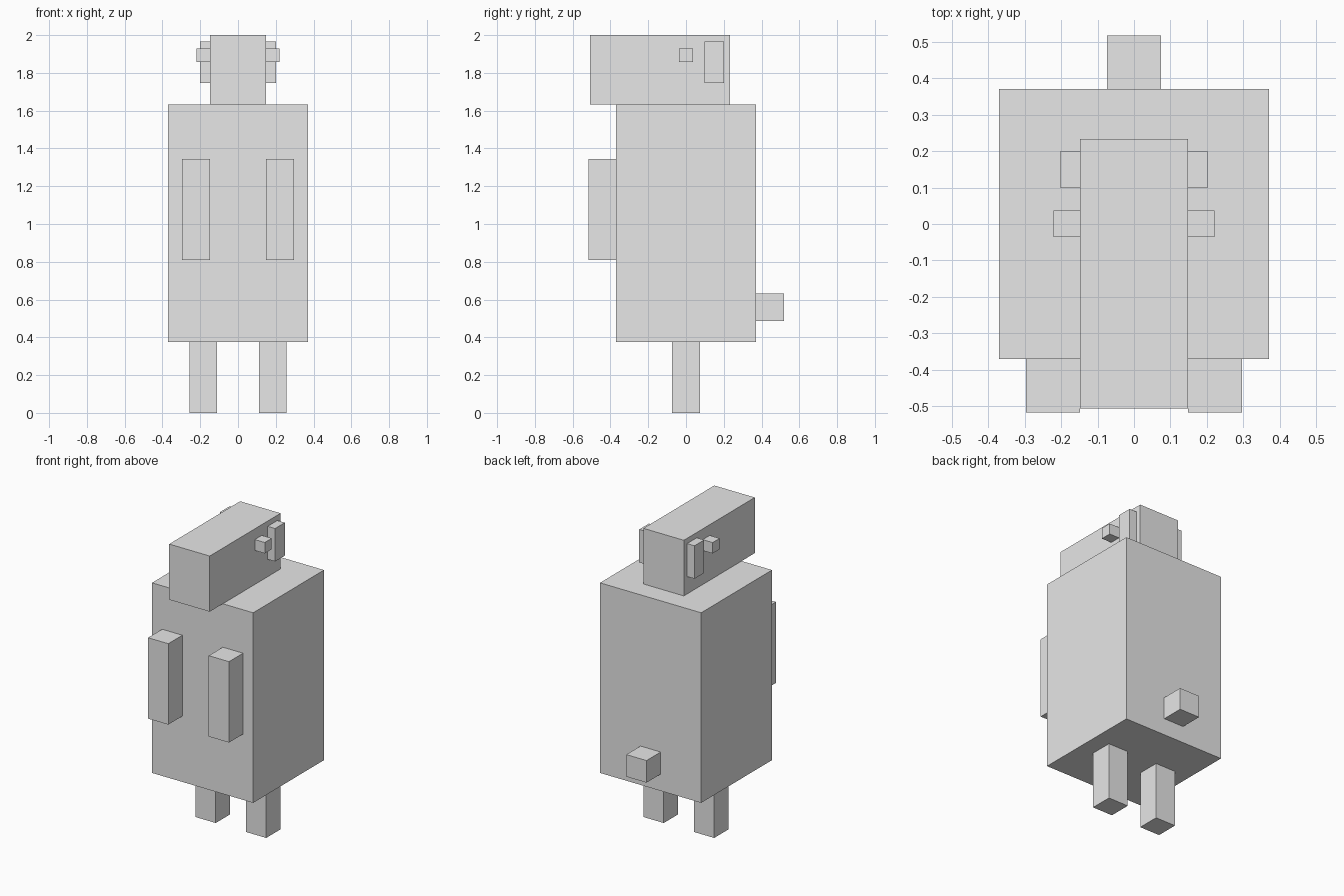
import bpy
import bmesh
from mathutils import Vector

if "Cube" in bpy.data.objects:
    bpy.data.objects.remove(bpy.data.objects["Cube"])

grey = bpy.data.materials.new("light_grey")
grey.diffuse_color = (0.8, 0.8, 0.8, 1)
grey.use_nodes = True
grey.node_tree.nodes["Principled BSDF"].inputs["Base Color"].default_value = grey.diffuse_color


def box(name, x, y, z):
    """Box spanning the given (min, max) range on each axis."""
    bm = bmesh.new()
    bmesh.ops.create_cube(bm, size=1)
    spans = (x, y, z)
    size = Vector([b - a for a, b in spans])
    centre = Vector([(a + b) / 2 for a, b in spans])
    bmesh.ops.scale(bm, vec=size, verts=bm.verts)
    bmesh.ops.translate(bm, vec=centre, verts=bm.verts)
    mesh = bpy.data.meshes.new(name)
    bm.to_mesh(mesh)
    bm.free()
    mesh.materials.append(grey)
    obj = bpy.data.objects.new(name, mesh)
    bpy.context.collection.objects.link(obj)


def pair(name, x, y, z):
    """Two boxes mirrored across x = 0."""
    box("right_" + name, x, y, z)
    box("left_" + name, (-x[1], -x[0]), y, z)


# Torso, head and tail on the centre line
box("body", (-0.37, 0.37), (-0.37, 0.37), (0.375, 1.632))
box("head", (-0.148, 0.148), (-0.507, 0.234), (1.632, 2.0))
box("tail", (-0.074, 0.074), (0.37, 0.518), (0.486, 0.632))

# Mirrored limbs
pair("leg", (0.111, 0.258), (-0.074, 0.074), (0.0, 0.375))
pair("arm", (0.148, 0.296), (-0.517, -0.37), (0.81, 1.345))

# Mirrored details on the sides of the head
pair("ear", (0.148, 0.202), (0.099, 0.2), (1.747, 1.965))
pair("eye", (0.148, 0.221), (-0.036, 0.037), (1.857, 1.929))
